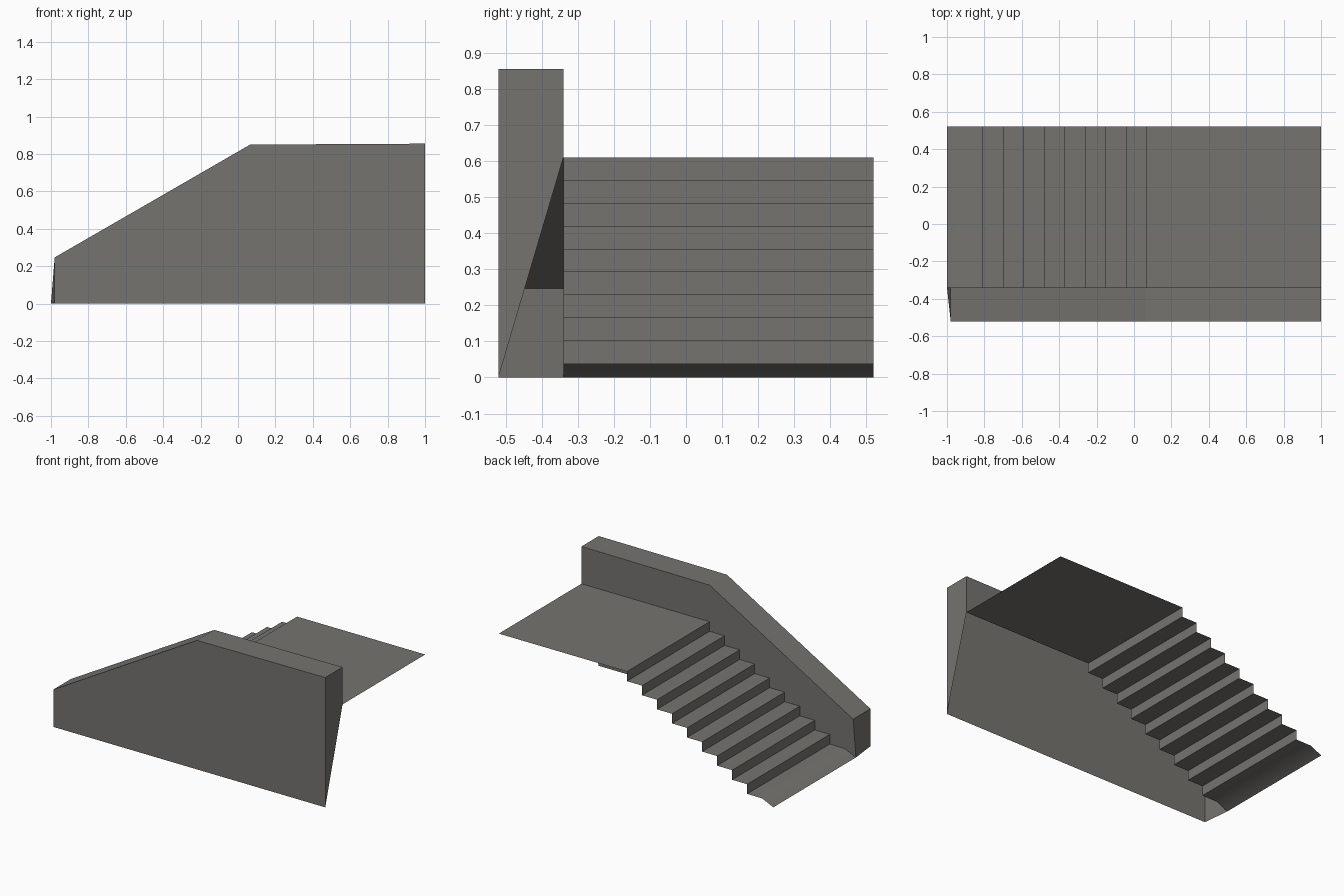
import bpy

if "Cube" in bpy.data.objects:
    bpy.data.objects.remove(bpy.data.objects["Cube"])

Y0, Y1, Y2 = -0.52, -0.34, 0.52   # outer wall face, inner wall face, stair far edge

concrete = bpy.data.materials.new("warm grey concrete")
concrete.diffuse_color = (0.18, 0.173, 0.16, 1)
concrete.use_nodes = True
concrete.node_tree.nodes["Principled BSDF"].inputs["Base Color"].default_value = concrete.diffuse_color


def make_object(name, faces):
    verts, polys = [], []
    for face in faces:
        ids = []
        for p in face:
            if p not in verts:
                verts.append(p)
            ids.append(verts.index(p))
        polys.append(ids)
    mesh = bpy.data.meshes.new(name)
    mesh.from_pydata(verts, [], polys)
    mesh.materials.append(concrete)
    obj = bpy.data.objects.new(name, mesh)
    bpy.context.collection.objects.link(obj)
    return obj


def strip(profile, ya, yb):
    """Sheet swept along y from an x-z profile, facing up / towards -x."""
    return [[(a[0], ya, a[1]), (b[0], ya, b[1]), (b[0], yb, b[1]), (a[0], yb, a[1])]
            for a, b in zip(profile, profile[1:])]


# stair profile: short ramped toe, nine risers, then the landing
steps, rise, run = 9, 0.0635, 0.1095
stair = [(-1.0, 0.0), (-0.92, 0.037), (-0.81, 0.038)]
for i in range(steps):
    x = -0.81 + i * run
    z = 0.038 + (i + 1) * rise
    stair.append((x, z))
    stair.append((x + run if i < steps - 1 else 1.0, z))
stairs = make_object("stairs_and_landing", strip(stair, Y1, Y2))
for poly in list(stairs.data.polygons)[:2]:   # soft toe
    poly.use_smooth = True

# side wall: hollow shell, open underneath
top = [(-0.98, 0.247), (0.065, 0.85), (1.0, 0.855)]
deck_z = stair[-1][1]
outer = [(x, Y0, z) for x, z in [(-0.98, 0.0), (1.0, 0.0)] + top[::-1]]
inner = [(x, Y1, z) for x, z in top + stair[::-1]]
left_end = [(-0.98, Y0, 0.0), (-0.98, Y0, 0.247), (-0.98, Y1, 0.247), (-1.0, Y1, 0.0)]
right_end = [(1.0, Y0, 0.0), (1.0, Y1, deck_z), (1.0, Y1, 0.855), (1.0, Y0, 0.855)]
make_object("side_wall", [outer, inner, left_end, right_end] + strip(top, Y0, Y1))
